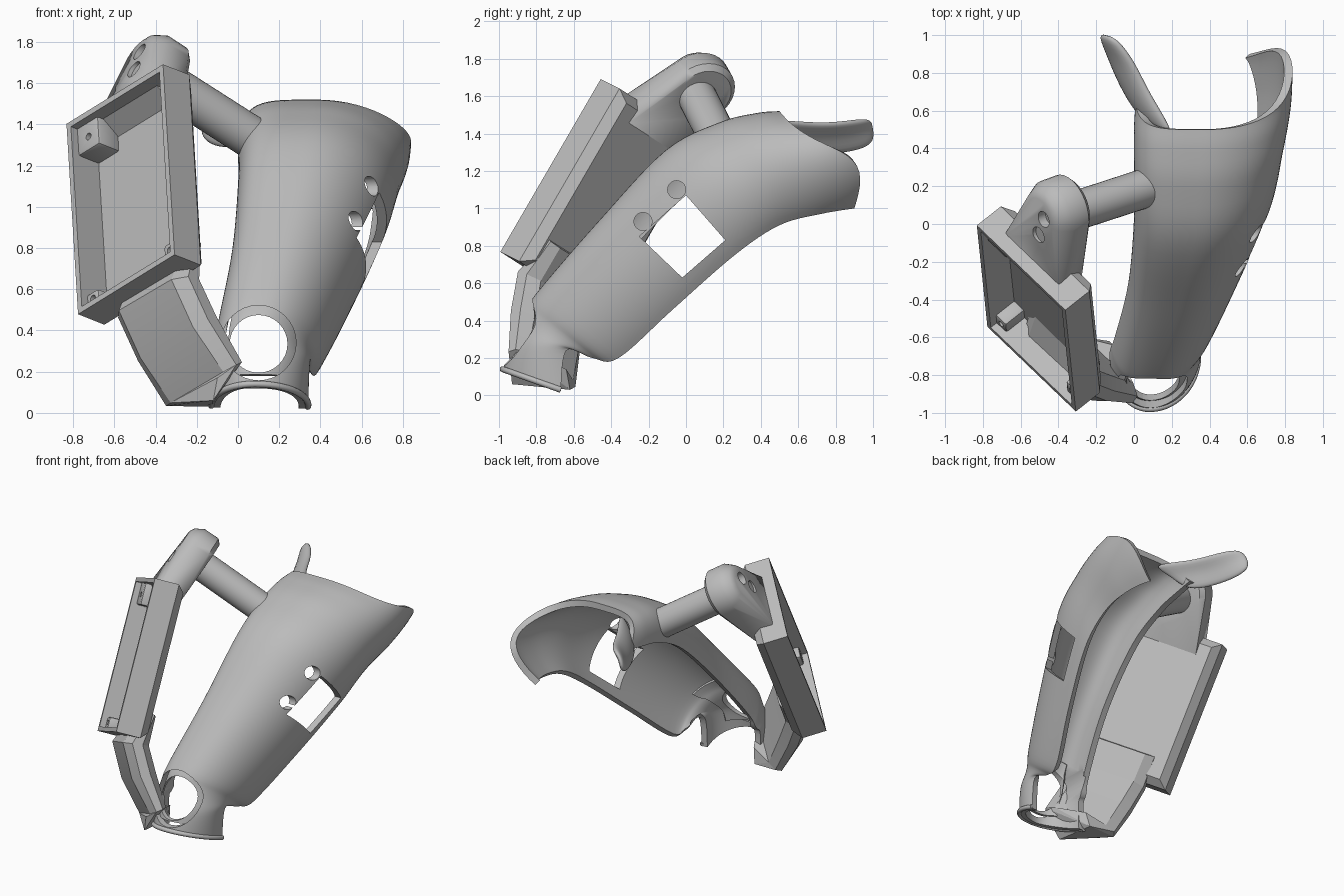
import bpy, bmesh
from math import sin, cos, pi, radians
from mathutils import Vector, Matrix

if "Cube" in bpy.data.objects:
    bpy.data.objects.remove(bpy.data.objects["Cube"])

grey = bpy.data.materials.new("plain_grey")
grey.use_nodes = True
grey.diffuse_color = (0.5, 0.5, 0.5, 1)
grey.node_tree.nodes["Principled BSDF"].inputs["Base Color"].default_value = (0.5, 0.5, 0.5, 1)


def add(name, verts, faces):
    mesh = bpy.data.meshes.new(name)
    mesh.from_pydata([tuple(v) for v in verts], [], faces)
    mesh.materials.append(grey)
    ob = bpy.data.objects.new(name, mesh)
    bpy.context.collection.objects.link(ob)
    return ob


def hull(name, points):
    ob = add(name, points, [])
    bm = bmesh.new()
    bm.from_mesh(ob.data)
    out = bmesh.ops.convex_hull(bm, input=bm.verts)
    bmesh.ops.delete(bm, geom=list({v for v in out["geom_interior"] + out["geom_unused"]
                                    if isinstance(v, bmesh.types.BMVert)}), context="VERTS")
    bmesh.ops.dissolve_limit(bm, angle_limit=0.02, verts=bm.verts, edges=bm.edges)
    bmesh.ops.recalc_face_normals(bm, faces=bm.faces)
    bm.to_mesh(ob.data)
    bm.free()
    return ob


def ring(center, axis, radius, count=32):
    q = Vector(axis).to_track_quat("Z", "Y")
    return [Vector(center) + q @ Vector((radius * cos(2 * pi * i / count),
            radius * sin(2 * pi * i / count), 0)) for i in range(count)]


def rod(name, a, b, radius):
    axis = Vector(b) - Vector(a)
    return hull(name, ring(a, axis, radius) + ring(b, axis, radius))


def modify(ob, kind, **settings):
    m = ob.modifiers.new(kind.lower(), kind)
    for key, value in settings.items():
        setattr(m, key, value)
    bpy.context.view_layer.objects.active = ob
    bpy.ops.object.modifier_apply(modifier=m.name)


def cut(ob, cutter):
    modify(ob, "BOOLEAN", operation="DIFFERENCE", solver="EXACT", object=cutter)
    bpy.data.objects.remove(cutter)


def smooth(ob, angle=35):
    bpy.ops.object.select_all(action="DESELECT")
    ob.select_set(True)
    bpy.context.view_layer.objects.active = ob
    bpy.ops.object.shade_smooth_by_angle(angle=radians(angle))


def grid(name, rows):
    n = len(rows[0])
    faces = [(r * n + c, r * n + c + 1, (r + 1) * n + c + 1, (r + 1) * n + c)
             for r in range(len(rows) - 1) for c in range(n - 1)]
    return add(name, [p for row in rows for p in row], faces)


# Sleeve stations: ridge y z, back edge y z, x limits, reach of the short side
stations = [
    (-.98, .13, -.67, .02, -.13, .34, .95),
    (-.94, .28, -.64, .24, -.13, .35, .85),
    (-.86, .45, -.5, .2, -.12, .37, .6),
    (-.78, .57, -.36, .2, -.1, .43, .45),
    (-.46, .94, -.07, .46, -.03, .58, .38),
    (-.11, 1.31, .26, .75, 0, .73, .38),
    (.18, 1.46, .5, .91, 0, .79, .38),
    (.38, 1.51, .72, .97, 0, .83, .38),
    (.5, 1.52, .9, 1, .01, .84, .38)]


def blend(t):
    last = len(stations) - 1
    i = min(int(t * last), last - 1)
    f = t * last - i
    p = [stations[max(0, min(last, i + j))] for j in (-1, 0, 1, 2)]
    return [b + f * (c - a + f * (2 * a - 5 * b + 4 * c - d + f * (3 * (b - c) + d - a))) / 2
            for a, b, c, d in zip(*p)]


def section(t, half=24):
    ry, rz, ey, ez, xl, xr, reach = blend(t)
    mid = xl + 0.45 * (xr - xl)
    sweep = radians(95 + 27 * min(1, 2.5 * t) + 28 * t ** 4)
    bulge = 0.23 * t ** 5
    row = []
    for i in range(-half, half + 1):
        k = abs(i) / half
        if i < 0:
            depth = reach * (1 - cos(k * pi / 2)) ** (1 + t)
            x = mid - (mid - xl) * sin(k * pi / 2)
        else:
            depth = (1 - cos(k * sweep)) / (1 - cos(sweep))
            x = mid + (xr - mid) * sin(k * sweep)
        b = bulge * sin(pi * min(1, depth) ** 2) * (i > 0)
        row.append((x, ry + depth * (ey - ry) + b * (rz - ez),
                    rz + depth * (ez - rz) + b * (ey - ry)))
    return row


# Curved open sleeve with front opening, square window and two round holes
sleeve = grid("sleeve", [section(i / 48) for i in range(49)])
modify(sleeve, "SOLIDIFY", thickness=0.045, offset=-1)
cut(sleeve, rod("opening_cutter", (.1, -1.06, .34), (.1, -.6, .34), .182))
window = [(-.25, .85), (0, 1.07), (.21, .83), (-.02, .63)]
cut(sleeve, hull("window_cutter", [(x, y, z) for x in (.35, 1.1) for y, z in window]))
for y, z in ((-.05, 1.1), (-.23, .93)):
    cut(sleeve, rod("hole_cutter", (.35, y, z), (1.1, y, z), .048))
smooth(sleeve)

# Recessed liner that narrows the front opening
liner = grid("opening_liner", [section(i / 48)[11:38] for i in range(3, 19)])
modify(liner, "DISPLACE", strength=-0.03, mid_level=0)
modify(liner, "SOLIDIFY", thickness=0.03, offset=-1)
cut(liner, rod("liner_cutter", (.1, -1.06, .335), (.1, -.6, .335), .14))
smooth(liner)

# Thin lip around the bottom rim
curve = bpy.data.curves.new("bottom_lip", "CURVE")
curve.dimensions = "3D"
curve.bevel_depth = 0.016
curve.use_fill_caps = True
points = section(0)
spline = curve.splines.new("POLY")
spline.points.add(len(points) - 1)
for p, co in zip(spline.points, points):
    p.co = (co[0], co[1], co[2] + 0.01, 1)
curve.materials.append(grey)
bpy.context.collection.objects.link(bpy.data.objects.new("bottom_lip", curve))

# Flared wing on the short side
edges = [((.24, .42, 1.5), (0, .57, 1.29)), ((.07, .68, 1.47), (-.1, .74, 1.29)),
         ((0, .84, 1.48), (-.17, .92, 1.31)), ((-.11, .98, 1.5), (-.2, 1, 1.36))]
rows = []
for a, b in edges:
    a, b = Vector(a), Vector(b)
    rows.append([b, (a + b) / 2 + Vector((-.025, 0, .025)), a])
wing = grid("flared_wing", rows)
modify(wing, "SOLIDIFY", thickness=0.045, offset=-1)
modify(wing, "SUBSURF", levels=2)
smooth(wing, 60)

# Tray frame: local x across, y along, z out of the open side
across = Vector((.47, -.45, .29)).normalized()
along = Vector((-.07, .55, .915))
along = (along - across * along.dot(across)).normalized()
out = across.cross(along)
place = Matrix((across, along, out)).transposed()
origin = Vector((-.57, -.5, 1.085))


def local(x, y, z):
    return origin + place @ Vector((x, y, z))


def block(name, x0, x1, y0, y1, z0, z1):
    return hull(name, [local(x, y, z) for x in (x0, x1) for y in (y0, y1) for z in (z0, z1)])


# Open tray with chamfered back and corner posts
W, H = .355, .535
tray = hull("tray", [local(sx * (W - i), sy * (H - i), z) for sx in (-1, 1) for sy in (-1, 1)
                     for i, z in ((0, 0), (0, -.17), (.05, -.222))])
cut(tray, block("cavity", .03 - W, W - .03, .03 - H, H - .03, -.17, .1))
smooth(tray, 20)
for sx, sy, size in ((-1, 1, .16), (1, -1, .1), (-1, -1, .09)):
    x, y = sx * (W - .02), sy * (H - .02)
    post = block("tray_post", x, x - sx * size, y, y - sy * size, -.18, -.04)
    modify(post, "BEVEL", width=0.015, segments=2)
    cx, cy = x - sx * size * .55, y - sy * size * .55
    cut(post, rod("screw_hole", local(cx, cy, -.12), local(cx, cy, 0), .018))
    smooth(post)

# Rounded lug blending up from the tray back, with two holes in its outer face
toward = Vector((.8, .295, -.52)).normalized()
hub = Vector((-.395, .072, 1.652))
lug_points = [local(x, y, z) for x in (-.22, .22) for y, z in ((.51, -.07), (.4, -.22))]
lug_points += [local(x, .62, -.12) for x in (-.17, .15)]
for offset, radius in ((.09, .15), (.06, .18), (-.05, .18), (-.11, .145), (-.13, .11)):
    lug_points += ring(hub + toward * offset, toward, radius)
lug = hull("upper_lug", lug_points)
for p in ((-.49, .02, 1.76), (-.54, -.07, 1.69)):
    p = Vector(p)
    cut(lug, rod("lug_hole", p - toward * .15, p + toward * .06, .045))
smooth(lug, 40)

# Round strut from lug to sleeve
smooth(rod("strut", (-.37, .05, 1.615), (.06, .19, 1.34), .104))

# Bent chamfered arm from tray to bottom rim
half = Vector((.17, -.16, .1))
path = [Vector(p) for p in ((-.36, -.57, .73), (-.385, -.715, .555), (-.295, -.75, .36), (-.165, -.77, .14))]
rings = []
for i, (c, depth) in enumerate(zip(path, (.035, .09, .085, .06))):
    tangent = path[min(i + 1, 3)] - path[max(i - 1, 0)]
    thick = tangent.cross(half).normalized() * depth
    rings.append([c + half * a + thick * b for a, b in
                  ((1, .4), (.75, 1), (-.75, 1), (-1, .4), (-1, -.4), (-.75, -1), (.75, -1), (1, -.4))])
faces = [(r * 8 + c, r * 8 + (c + 1) % 8, r * 8 + 8 + (c + 1) % 8, r * 8 + 8 + c)
         for r in range(3) for c in range(8)]
arm = add("lower_arm", [p for r in rings for p in r],
          faces + [tuple(range(7, -1, -1)), tuple(range(24, 32))])
bm = bmesh.new()
bm.from_mesh(arm.data)
bmesh.ops.recalc_face_normals(bm, faces=bm.faces)
bm.to_mesh(arm.data)
bm.free()
smooth(arm, 25)

# Foot joining the arm to the side of the bottom rim
hull("arm_foot", rings[-1] + [Vector(p) for p in
     ((-.13, -.62, .03), (-.11, -.64, .14), (-.12, -.93, .06), (-.1, -.94, .17))])
